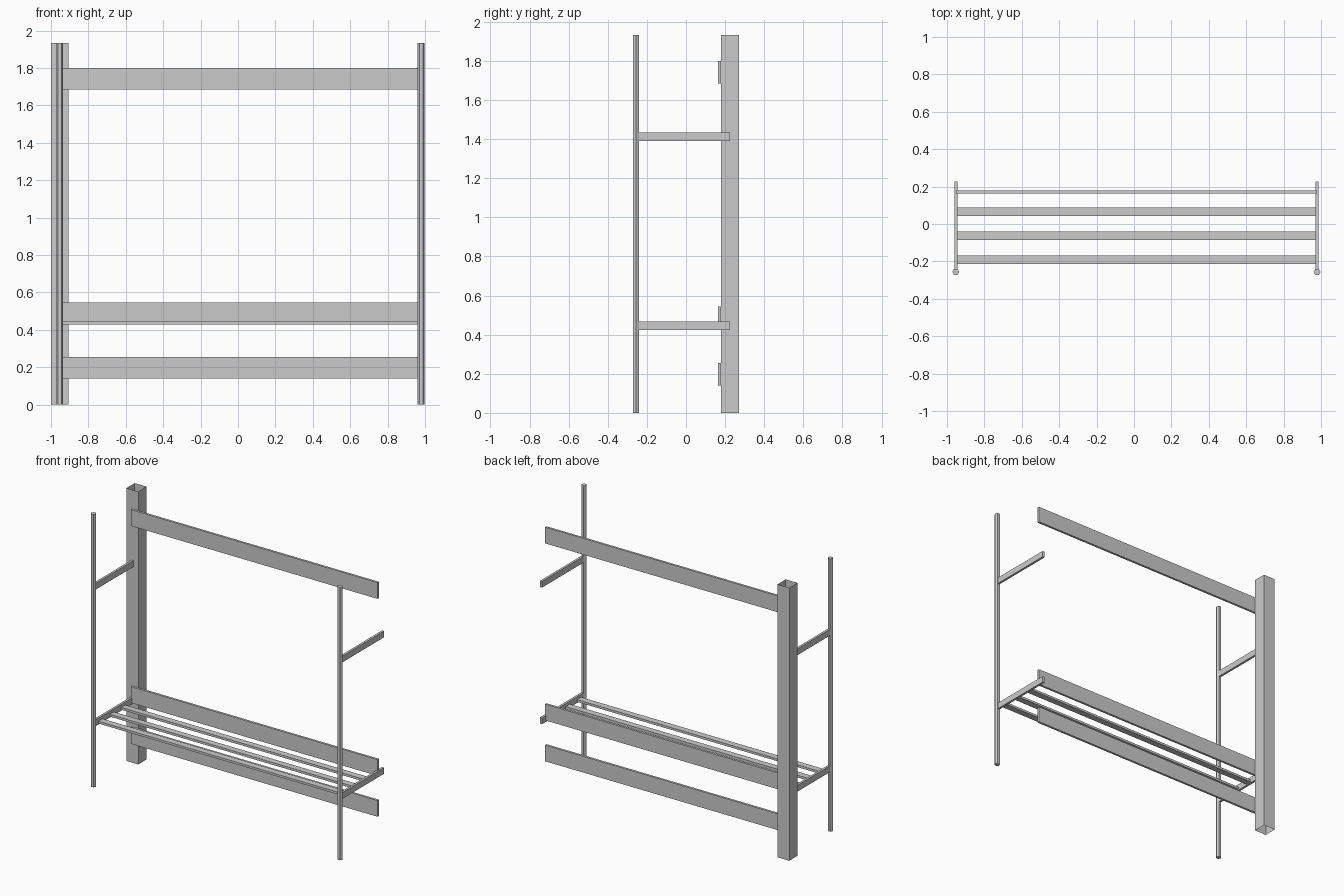
import bpy, bmesh
from mathutils import Matrix

if "Cube" in bpy.data.objects:
    bpy.data.objects.remove(bpy.data.objects["Cube"])

H = 1.933                      # overall height
XL, XR = -0.953, 0.979         # left / right frame centre lines


def finish(name, bm):
    bmesh.ops.recalc_face_normals(bm, faces=bm.faces)
    me = bpy.data.meshes.new(name)
    bm.to_mesh(me)
    bm.free()
    ob = bpy.data.objects.new(name, me)
    bpy.context.collection.objects.link(ob)
    return ob


def box(name, x, y, z, open_ends=False):
    """Box from (min, max) ranges; open_ends leaves out top and bottom."""
    bm = bmesh.new()
    size = [r[1] - r[0] for r in (x, y, z)]
    mid = [(r[0] + r[1]) / 2 for r in (x, y, z)]
    bmesh.ops.create_cube(bm, size=1, matrix=Matrix.Translation(mid) @ Matrix.Diagonal((*size, 1)))
    if open_ends:
        bm.normal_update()
        ends = [f for f in bm.faces if abs(f.normal.z) > 0.5]
        bmesh.ops.delete(bm, geom=ends, context='FACES_ONLY')
    return finish(name, bm)


def hex_pole(name, x, y, r):
    bm = bmesh.new()
    bmesh.ops.create_cone(bm, cap_ends=True, segments=6, radius1=r, radius2=r, depth=H,
                          matrix=Matrix.Translation((x, y, H / 2)))
    # points of the hexagon face left and right
    if max(v.co.x for v in bm.verts) < x + r * 0.95:
        bmesh.ops.rotate(bm, verts=bm.verts, cent=(x, y, 0), matrix=Matrix.Rotation(0.5235988, 3, 'Z'))
    return finish(name, bm)


# hollow square rear post, open at both ends
box("rear_post", (-1.0, -0.907), (0.179, 0.272), (0, H), open_ends=True)

# front poles and side bars
for side, x in (("left", XL), ("right", XR)):
    hex_pole("front_pole_" + side, x, -0.256, 0.0185)
    for level, z in (("lower", 0.445), ("upper", 1.412)):
        box(f"side_bar_{level}_{side}", (x - 0.008, x + 0.008), (-0.243, 0.226), (z - 0.022, z + 0.022))

# long back boards
for level, z in (("bottom", 0.14), ("middle", 0.43), ("top", 1.684)):
    box("back_board_" + level, (XL, XR), (0.163, 0.179), (z, z + 0.115))

# shelf slats between the lower side bars
for i in range(3):
    y = -0.191 + i * 0.128
    box(f"shelf_slat_{i + 1}", (XL + 0.006, XR - 0.006), (y - 0.023, y + 0.023), (0.430, 0.446))
